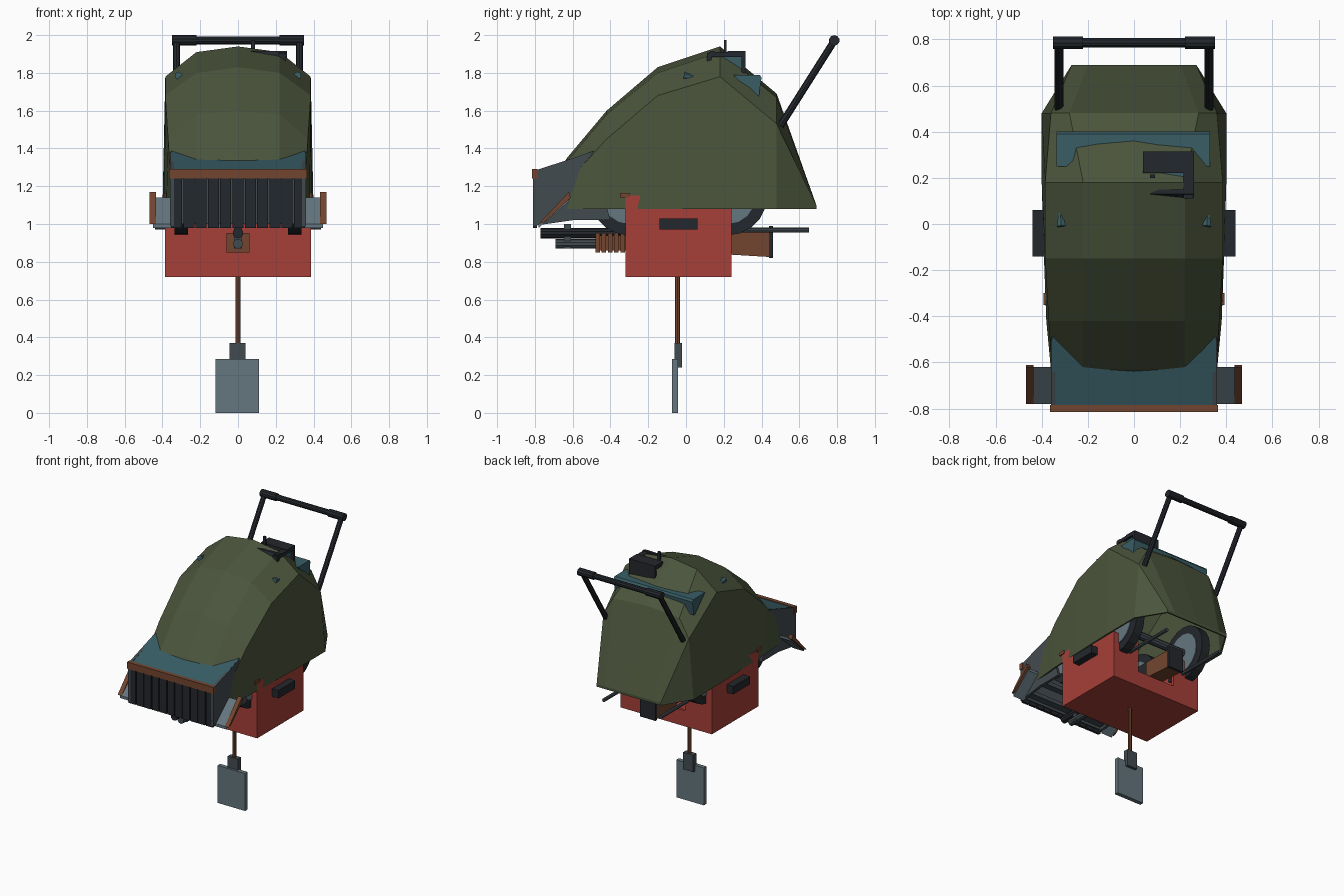
import bpy, bmesh
from mathutils import Vector

if "Cube" in bpy.data.objects:
    bpy.data.objects.remove(bpy.data.objects["Cube"])

def mat(name, r, g, b):
    m = bpy.data.materials.new(name)
    m.diffuse_color = (r, g, b, 1)
    m.use_nodes = True
    m.node_tree.nodes["Principled BSDF"].inputs["Base Color"].default_value = m.diffuse_color
    return m

GREEN = mat("green", .07, .09, .045)
RED = mat("red", .38, .05, .04)
TEAL = mat("teal", .04, .11, .13)
BROWN = mat("brown", .17, .06, .028)
DARK = mat("dark", .017, .02, .025)
GREY = mat("grey", .055, .07, .08)
STEEL = mat("steel", .13, .18, .21)

def mesh(name, verts, faces, m):
    me = bpy.data.meshes.new(name)
    me.from_pydata(verts, [], faces)
    bm = bmesh.new()
    bm.from_mesh(me)
    bmesh.ops.recalc_face_normals(bm, faces=bm.faces)
    bm.to_mesh(me)
    bm.free()
    me.materials.append(m)
    ob = bpy.data.objects.new(name, me)
    bpy.context.collection.objects.link(ob)
    return ob

def prism(name, yz, x0, x1, m):
    n = len(yz)
    v = [(x, y, z) for x in (x0, x1) for y, z in yz]
    f = [list(range(n)), list(range(n, 2 * n))]
    f += [(i, (i + 1) % n, n + (i + 1) % n, n + i) for i in range(n)]
    return mesh(name, v, f, m)

def box(name, x0, x1, y0, y1, z0, z1, m):
    return prism(name, [(y0, z0), (y1, z0), (y1, z1), (y0, z1)], x0, x1, m)

def rod(name, p, q, r, m, n=10, r2=None):
    p, q = Vector(p), Vector(q)
    me = bpy.data.meshes.new(name)
    bm = bmesh.new()
    bmesh.ops.create_cone(bm, cap_ends=True, segments=n, radius1=r,
                          radius2=r if r2 is None else r2, depth=(q - p).length)
    bm.to_mesh(me)
    bm.free()
    me.materials.append(m)
    ob = bpy.data.objects.new(name, me)
    ob.location = (p + q) / 2
    ob.rotation_mode = 'QUATERNION'
    ob.rotation_quaternion = (q - p).to_track_quat('Z', 'Y')
    bpy.context.collection.objects.link(ob)
    return ob

# Faceted hood: y, bottom half width, shoulder x/z, upper x/z, ridge z
stations = [(.69, .27, .27, 1.10, .2, 1.10, 1.10),
            (.48, .40, .36, 1.53, .28, 1.67, 1.69),
            (.18, .40, .385, 1.78, .22, 1.91, 1.94),
            (-.15, .39, .385, 1.68, .22, 1.80, 1.83),
            (-.42, .38, .37, 1.45, .22, 1.58, 1.60),
            (-.63, .36, .355, 1.22, .22, 1.33, 1.35),
            (-.67, .355, .35, 1.16, .22, 1.26, 1.28)]
v, f = [], [tuple(range(7))]
for y, bw, sw, sz, uw, uz, tz in stations:
    half = [(bw, 1.08), (sw, sz), (uw, uz)]
    v += [(-x, y, z) for x, z in half] + [(0, y, tz)]
    v += [(x, y, z) for x, z in reversed(half)]
for i in range(len(stations) - 1):
    f += [(7 * i + j, 7 * i + j + 1, 7 * i + j + 8, 7 * i + j + 7) for j in range(6)]
hood = mesh("hood", v, f, GREEN)
sol = hood.modifiers.new("thickness", 'SOLIDIFY')
sol.thickness = .012
sol.offset = -1

# Front chute: sloping top, sides, floor frame, brown bar, hanging slats
prism("chute_top", [(-.45, 1.40), (-.80, 1.28), (-.80, 1.26), (-.45, 1.38)], -.355, .355, TEAL)
for s in (-1, 1):
    prism("chute_side", [(-.5, 1.38), (-.81, 1.28), (-.81, .99), (-.6, 1.02), (-.4, 1.02)],
          s * .34, s * .36, GREY)
for y0, y1 in ((-.78, -.72), (-.6, -.55), (-.45, -.4)):
    box("chute_floor_rail", -.34, .34, y0, y1, 1.02, 1.05, GREY)
box("chute_bar", -.365, .365, -.815, -.785, 1.24, 1.29, BROWN)
for i in range(11):
    x = (i - 5) * .065
    box("chute_slat", x - .029, x + .029, -.81, -.79, .98, 1.25, DARK)
box("chute_backing", -.34, .34, -.785, -.775, 1.0, 1.25, GREY)

# Tilted side wings with brown edge bars
for s in (-1, 1):
    prism("wing_plate", [(-.78, .98), (-.62, 1.12), (-.62, 1.14), (-.78, 1.0)], s * .355, s * .45, STEEL)
    prism("wing_bar", [(-.78, 1.0), (-.75, 1.01), (-.61, 1.14), (-.62, 1.17)], s * .435, s * .468, BROWN)

# Wheels and axles under the hood
for y in (-.3, .22):
    rod("axle", (-.3, y, 1.15), (.3, y, 1.15), .03, GREY)
    for s in (-1, 1):
        rod("wheel_tyre", (s * .265, y, 1.15), (s * .335, y, 1.15), .21, DARK, 20)
        rod("wheel_hub", (s * .26, y, 1.15), (s * .342, y, 1.15), .15, STEEL, 16)

# Red storage box, open at the top and notched at the rear
box("box_floor", -.38, .38, -.32, .24, .72, .74, RED)
box("box_front", -.38, .38, -.32, -.30, .72, 1.08, RED)
box("box_back", -.38, .38, .22, .24, .72, .84, RED)
for s in (-1, 1):
    prism("box_side", [(-.32, .72), (.24, .72), (.24, 1.085), (-.06, 1.085), (-.06, 1.15), (-.32, 1.15)],
          s * .365, s * .386, RED)
    box("box_back_post", s * .16, s * .38, .22, .24, .84, 1.08, RED)
    box("box_handle", s * .38, s * .44, -.14, .06, .97, 1.03, DARK)
    box("box_pin", s * .37, s * .392, -.35, -.3, 1.14, 1.165, BROWN)
    rod("rear_rail", (s * .24, .1, .968), (s * .24, .65, .968), .013, GREY, 8)

# Long tube tool running through the box
rod("barrel", (0, -.77, .952), (0, .1, .952), .028, DARK)
rod("lower_tube", (0, -.69, .895), (0, .1, .895), .026, GREY)
box("tube_clamp", -.02, .02, -.645, -.61, .87, 1.0, GREY)
box("receiver", -.045, .045, -.3, .22, .84, .98, DARK)
box("grip_core", -.05, .05, -.48, -.3, .86, .94, BROWN)
for i in range(5):
    y = -.48 + i * .033
    box("grip_rib", -.062, .062, y, y + .024, .85, .952, BROWN)
prism("stock", [(.2, .84), (.45, .825), (.45, .96), (.2, .965)], -.06, .06, BROWN)
box("stock_plate", -.065, .065, .44, .46, .82, .99, DARK)

# Shovel standing below
rod("shovel_handle", (0, -.045, .3), (0, -.045, .74), .014, BROWN, 8)
box("shovel_socket", -.045, .04, -.06, -.022, .24, .37, GREY)
box("shovel_blade", -.12, .112, -.075, -.043, 0, .285, STEEL)

# Push handle
for s in (-1, 1):
    rod("handle_arm", (s * .325, .5, 1.52), (s * .325, .785, 1.97), .019, DARK, 8)
    rod("handle_end", (s * .22, .785, 1.972), (s * .35, .785, 1.972), .028, DARK)
rod("handle_bar", (-.25, .785, 1.972), (.25, .785, 1.972), .021, DARK)

# Rear visor wedge and small side cones
prism("visor", [(.25, 1.79), (.39, 1.79), (.40, 1.775), (.385, 1.67), (.37, 1.67)], -.335, .33, TEAL)
for s in (-1, 1):
    rod("hood_cone", (s * .315, -.01, 1.785), (s * .32, .06, 1.775), .022, TEAL, 6, .006)

# Latch unit on the hood top
box("latch_cover", .04, .26, .22, .315, 1.885, 1.915, DARK)
box("latch_back", .04, .26, .295, .315, 1.80, 1.90, DARK)
box("latch_core", .07, .24, .16, .30, 1.80, 1.89, TEAL)
box("latch_arm", .215, .26, .12, .24, 1.885, 1.91, DARK)
box("latch_foot", .215, .255, .11, .135, 1.85, 1.905, DARK)
prism("latch_bar", [(.115, 1.89), (.15, 1.89), (.15, 1.915), (.13, 1.915)], .07, .26, DARK)
box("latch_pin", .07, .09, .2, .215, 1.9, 1.975, DARK)
